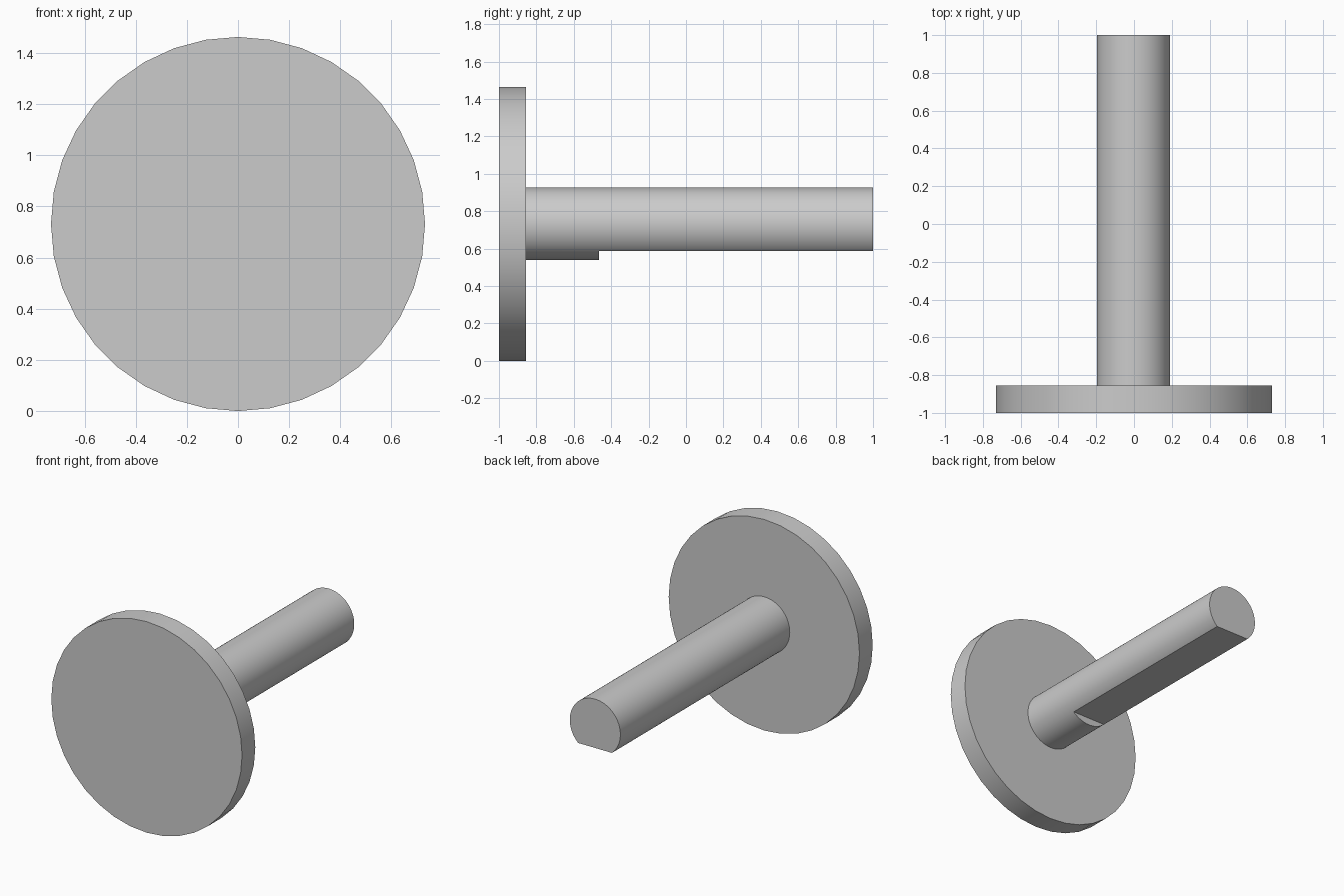
import bpy
import math

if "Cube" in bpy.data.objects:
    bpy.data.objects.remove(bpy.data.objects["Cube"])

DISC_R = 0.7315
AXIS_Z = 0.7325


def select_only(obj):
    bpy.ops.object.select_all(action='DESELECT')
    obj.select_set(True)
    bpy.context.view_layer.objects.active = obj


def cylinder_y(name, sides, radius, y0, y1, x, z):
    """Cylinder lying along y between y0 and y1."""
    bpy.ops.mesh.primitive_cylinder_add(
        vertices=sides, radius=radius, depth=y1 - y0,
        location=(x, (y0 + y1) / 2, z), rotation=(math.pi / 2, 0, 0))
    obj = bpy.context.object
    obj.name = name
    return obj


# Round head
disc = cylinder_y("head_disc", 36, DISC_R, -1.0, -0.855, 0, DISC_R)

# Shaft, rooted slightly inside the head
shaft = cylinder_y("shaft", 72, 0.194, -0.9, 1.0, -0.003, AXIS_Z)

# Flat cut along the underside, leaving a round collar near the head
y0, y1, z0, z1 = -0.465, 1.2, 0.4, 0.588
bpy.ops.mesh.primitive_cube_add(
    size=1, location=(0, (y0 + y1) / 2, (z0 + z1) / 2))
cutter = bpy.context.object
cutter.name = "flat_cutter"
cutter.scale = (1, y1 - y0, z1 - z0)
cutter.hide_render = True

cut = shaft.modifiers.new("flat", 'BOOLEAN')
cut.operation = 'DIFFERENCE'
cut.solver = 'EXACT'
cut.object = cutter
select_only(shaft)
bpy.ops.object.modifier_apply(modifier=cut.name)
bpy.data.objects.remove(cutter)

# Smooth round sides, sharp rims
for obj in (disc, shaft):
    select_only(obj)
    bpy.ops.object.shade_smooth_by_angle(angle=math.radians(30))
